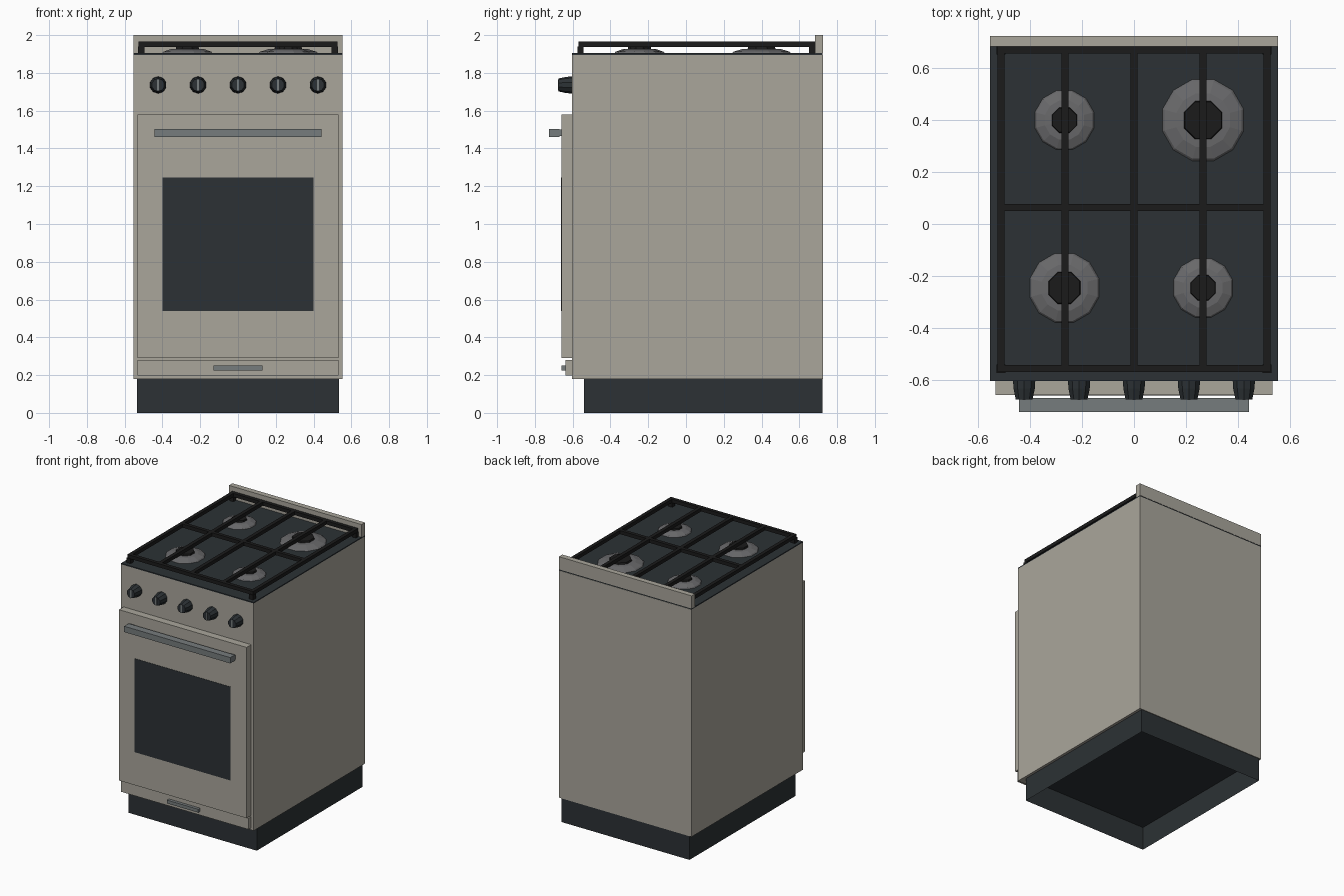
import bpy, bmesh
from math import pi, cos, sin
from mathutils import Matrix

if "Cube" in bpy.data.objects:
    bpy.data.objects.remove(bpy.data.objects["Cube"])


def material(name, r, g, b):
    m = bpy.data.materials.new(name)
    m.diffuse_color = (r, g, b, 1)
    m.use_nodes = True
    m.node_tree.nodes["Principled BSDF"].inputs["Base Color"].default_value = m.diffuse_color
    return m


ENAMEL = material("enamel", 0.40, 0.38, 0.33)
DARK = material("dark_panel", 0.025, 0.031, 0.035)
IRON = material("cast_iron", 0.011, 0.011, 0.011)
STEEL = material("steel", 0.18, 0.20, 0.205)
ALLOY = material("burner_alloy", 0.14, 0.14, 0.145)


def finish(name, bm, mat):
    bmesh.ops.recalc_face_normals(bm, faces=bm.faces)
    me = bpy.data.meshes.new(name)
    bm.to_mesh(me)
    bm.free()
    me.materials.append(mat)
    ob = bpy.data.objects.new(name, me)
    bpy.context.collection.objects.link(ob)
    return ob


def add_box(bm, x, y, z):
    """Add a box given (min, max) on each axis."""
    size = [b - a for a, b in (x, y, z)]
    mid = [(a + b) / 2 for a, b in (x, y, z)]
    bmesh.ops.create_cube(bm, size=1, matrix=Matrix.Translation(mid) @ Matrix.Diagonal((*size, 1)))


def box(name, mat, *boxes):
    bm = bmesh.new()
    for b in boxes:
        add_box(bm, *b)
    return finish(name, bm, mat)


def lathe(name, mat, profile, sides, matrix, phase=0.5):
    """Closed faceted solid from (radius, height) rings along local z."""
    bm = bmesh.new()
    rings = []
    for r, h in profile:
        angles = [2 * pi * (i + phase) / sides for i in range(sides)]
        rings.append([bm.verts.new(matrix @ Matrix.Translation((r * cos(a), r * sin(a), h)).translation)
                      for a in angles])
    for lo, hi in zip(rings, rings[1:]):
        for i in range(sides):
            j = (i + 1) % sides
            bm.faces.new((lo[i], lo[j], hi[j], hi[i]))
    bm.faces.new(rings[0])
    bm.faces.new(rings[-1])
    return finish(name, bm, mat)


# Plinth, open underneath
bm = bmesh.new()
add_box(bm, (-0.535, 0.535), (-0.54, 0.722), (0, 0.179))
bm.faces.ensure_lookup_table()
bottom = min(bm.faces, key=lambda f: f.calc_center_median().z)
bmesh.ops.delete(bm, geom=[bottom], context='FACES_ONLY')
finish("plinth", bm, DARK)

# Cabinet, hob plate and rear upstand
box("cabinet", ENAMEL, ((-0.554, 0.554), (-0.604, 0.725), (0.18, 1.896)))
box("hob_plate", DARK, ((-0.554, 0.554), (-0.604, 0.723), (1.896, 1.904)))
box("rear_upstand", ENAMEL, ((-0.554, 0.554), (0.684, 0.725), (1.904, 2.0)))

# Oven door, window and handle
box("oven_door", ENAMEL, ((-0.533, 0.533), (-0.659, -0.604), (0.29, 1.58)))
box("oven_window", DARK, ((-0.4, 0.4), (-0.661, -0.65), (0.54, 1.247)))
box("oven_handle", STEEL,
    ((-0.443, 0.443), (-0.725, -0.671), (1.46, 1.504)),
    *[((x - 0.02, x + 0.02), (-0.671, -0.659), (1.465, 1.499)) for x in (-0.42, 0.42)])

# Bottom drawer and its pull
box("drawer_front", ENAMEL, ((-0.533, 0.533), (-0.637, -0.604), (0.197, 0.28)))
box("drawer_handle", STEEL, ((-0.13, 0.13), (-0.66, -0.637), (0.225, 0.25)))

# Control knobs with pointer strips
for i in range(5):
    x, z = (i - 2) * 0.2115, 1.736
    m = Matrix.Translation((x, -0.604, z)) @ Matrix.Rotation(pi / 2, 4, 'X')
    lathe(f"knob_{i + 1}", DARK, [(0.045, 0), (0.043, 0.03), (0.034, 0.072)], 10, m)
    box(f"knob_pointer_{i + 1}", STEEL,
        ((x - 0.006, x + 0.006), (-0.678, -0.67), (z - 0.03, z + 0.03)))

# Burners: sloping crown with a dark cap
burners = [(-0.268, 0.4, 0.118, 0.053), (0.266, 0.4, 0.162, 0.08),
           (-0.268, -0.246, 0.138, 0.067), (0.266, -0.246, 0.118, 0.053)]
for i, (x, y, r, cap) in enumerate(burners):
    m = Matrix.Translation((x, y, 0))
    lathe(f"burner_crown_{i + 1}", ALLOY,
          [(r, 1.904), (0.95 * r, 1.912), (0.66 * r, 1.926), (cap * 0.9, 1.928)], 12, m)
    lathe(f"burner_cap_{i + 1}", IRON, [(cap, 1.926), (cap * 0.95, 1.94)], 8, m)

# Pan grate: frame, cross bars and corner feet
W, ZB = 0.0135, (1.938, 1.965)
bars = [((x - W, x + W), (-0.569, 0.684), ZB) for x in (-0.512, -0.266, 0, 0.266, 0.512)]
bars += [((-0.525, 0.525), (y - W, y + W), ZB) for y in (-0.556, 0.064, 0.67)]
bars += [((x - 0.017, x + 0.017), (y - 0.016, y + 0.016), (1.903, 1.94))
         for x in (-0.512, 0.512) for y in (-0.558, 0.668)]
box("pan_grate", IRON, *bars)
